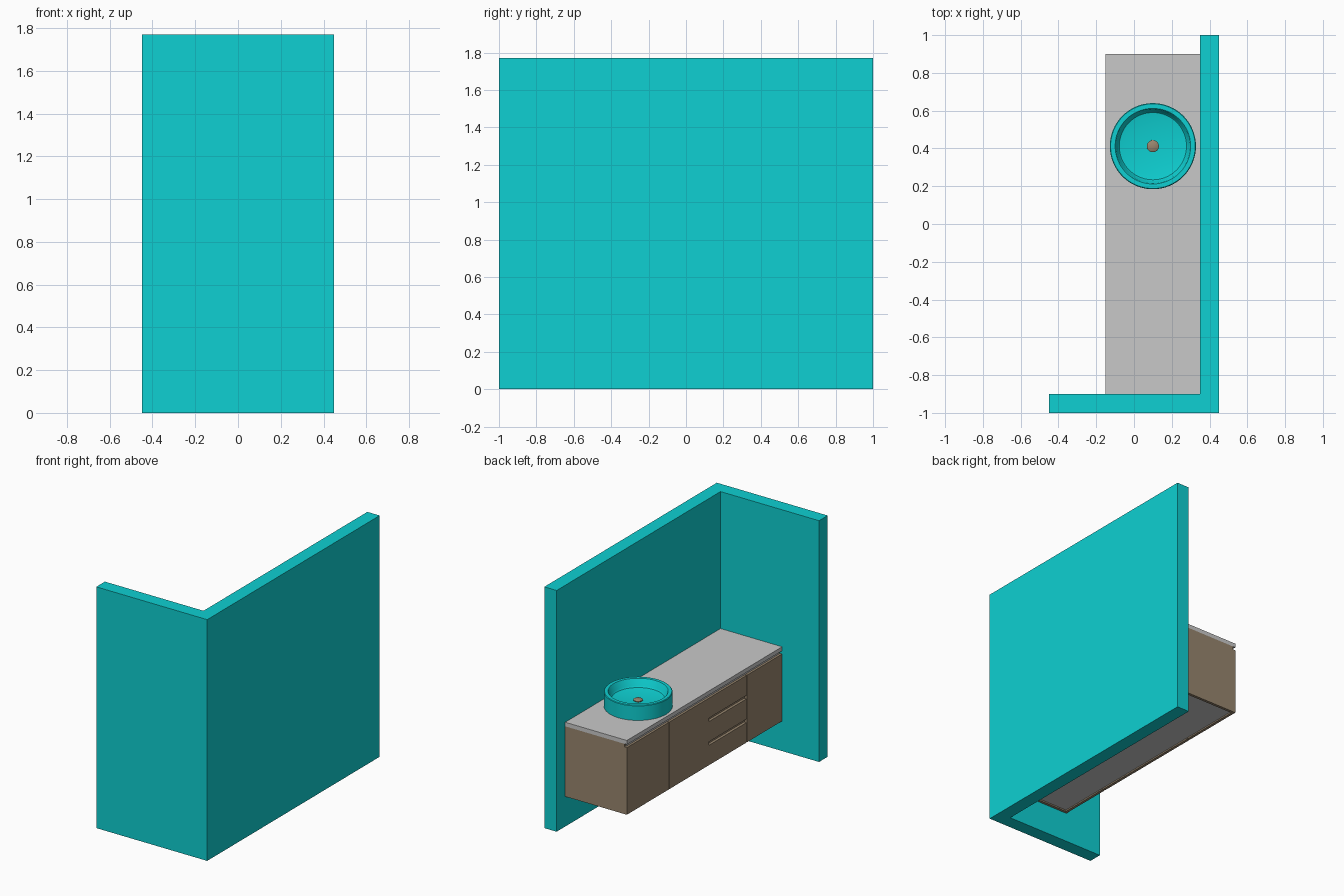
import bpy, bmesh, math

if "Cube" in bpy.data.objects:
    bpy.data.objects.remove(bpy.data.objects["Cube"])


def srgb(r, g, b):
    def lin(c):
        c /= 255
        return c / 12.92 if c <= 0.04045 else ((c + 0.055) / 1.055) ** 2.4
    return (lin(r), lin(g), lin(b), 1)


def material(name, rgb):
    m = bpy.data.materials.new(name)
    m.diffuse_color = srgb(*rgb)
    m.use_nodes = True
    m.node_tree.nodes["Principled BSDF"].inputs["Base Color"].default_value = m.diffuse_color
    return m


TEAL = material("teal", (14, 208, 210))
STONE = material("stone grey", (201, 201, 201))
WOOD = material("wood brown", (152, 134, 110))


def finish(name, bm, mat):
    bmesh.ops.recalc_face_normals(bm, faces=bm.faces)
    me = bpy.data.meshes.new(name)
    bm.to_mesh(me)
    bm.free()
    me.materials.append(mat)
    ob = bpy.data.objects.new(name, me)
    bpy.context.collection.objects.link(ob)
    return ob


def box(name, x, y, z, mat):
    bm = bmesh.new()
    bmesh.ops.create_cube(bm, size=1)
    for v in bm.verts:
        for i, (a, b) in enumerate((x, y, z)):
            v.co[i] = a if v.co[i] < 0 else b
    return finish(name, bm, mat)


def prism(name, outline, height, mat):
    bm = bmesh.new()
    face = bm.faces.new([bm.verts.new((x, y, 0)) for x, y in outline])
    ext = bmesh.ops.extrude_face_region(bm, geom=[face])
    for v in ext["geom"]:
        if isinstance(v, bmesh.types.BMVert):
            v.co.z = height
    # keep the bottom cap closed
    if not face.is_valid:
        bm.faces.new([v for v in bm.verts if v.co.z == 0])
    return finish(name, bm, mat)


def lathe(name, profile, centre, mat, steps=64):
    bm = bmesh.new()
    verts = [bm.verts.new((r, 0, z)) for r, z in profile]
    edges = [bm.edges.new(p) for p in zip(verts, verts[1:])]
    bmesh.ops.spin(bm, geom=verts + edges, cent=(0, 0, 0), axis=(0, 0, 1),
                   angle=math.tau, steps=steps, use_duplicate=False)
    bmesh.ops.remove_doubles(bm, verts=bm.verts, dist=1e-4)
    ob = finish(name, bm, mat)
    ob.location = centre
    bpy.ops.object.select_all(action='DESELECT')
    ob.select_set(True)
    bpy.context.view_layer.objects.active = ob
    bpy.ops.object.shade_smooth_by_angle(angle=math.radians(35))
    return ob


# L-shaped wall
prism("corner_wall", [(-0.45, -1), (0.45, -1), (0.45, 1), (0.35, 1),
                      (0.35, -0.9), (-0.45, -0.9)], 1.77, TEAL)

# Countertop
FRONT, BACK, Y0, Y1 = -0.15, 0.35, -0.9, 0.9
BASE, TOP, GAP = 0.22, 0.735, 0.712
T = 0.02
box("countertop", (FRONT, BACK), (Y0, Y1), (TOP, 0.765), STONE)

# Cabinet: inner body, grey underside, end panels
box("cabinet_body", (FRONT + T, BACK), (Y0 + T, Y1 - T), (BASE + 0.02, TOP), WOOD)
box("underside", (FRONT + T, BACK), (Y0 + T, Y1 - T), (BASE + 0.01, BASE + 0.02), STONE)
box("shadow_gap_strip", (FRONT + T - 0.003, FRONT + T), (Y0 + T, Y1 - T),
    (GAP - 0.005, TOP), STONE)
box("end_panel_outer", (FRONT + T, BACK), (Y1 - T, Y1), (BASE, TOP), WOOD)
box("end_panel_wall", (FRONT + T, BACK), (Y0, Y0 + T), (BASE, TOP), WOOD)

# Fronts with thin seams between them
S = 0.003
SEAM_A, SEAM_B, SLOT_Y = 0.41, -0.49, -0.05
fx = (FRONT, FRONT + T)
box("sink_door", fx, (SEAM_A + S, Y1), (BASE, GAP), WOOD)
box("wall_door", fx, (Y0, SEAM_B - S), (BASE, GAP), WOOD)
box("middle_front", fx, (SLOT_Y, SEAM_A - S), (BASE, GAP), WOOD)

# Three drawers separated by finger slots
for i, (z0, z1) in enumerate(((BASE, 0.366), (0.392, 0.540), (0.566, GAP))):
    box(f"drawer_{i + 1}", fx, (SEAM_B + S, SLOT_Y), (z0, z1), WOOD)

# Round basin: outer wall, flat rim, steep inner wall, shallow bowl
basin = [(0, 0), (0.228, 0), (0.228, 0.106), (0.224, 0.11), (0.200, 0.11),
         (0.196, 0.106), (0.187, 0.062), (0.178, 0.052), (0.15, 0.047),
         (0.08, 0.041), (0, 0.037)]
lathe("basin", basin, (0.1, 0.412, 0.765), TEAL)

# Drain cap
lathe("drain_cap", [(0, 0.03), (0.024, 0.03), (0.024, 0.042), (0.032, 0.044),
                    (0.032, 0.048), (0.026, 0.052), (0, 0.054)],
      (0.1, 0.412, 0.765), WOOD, 32)
